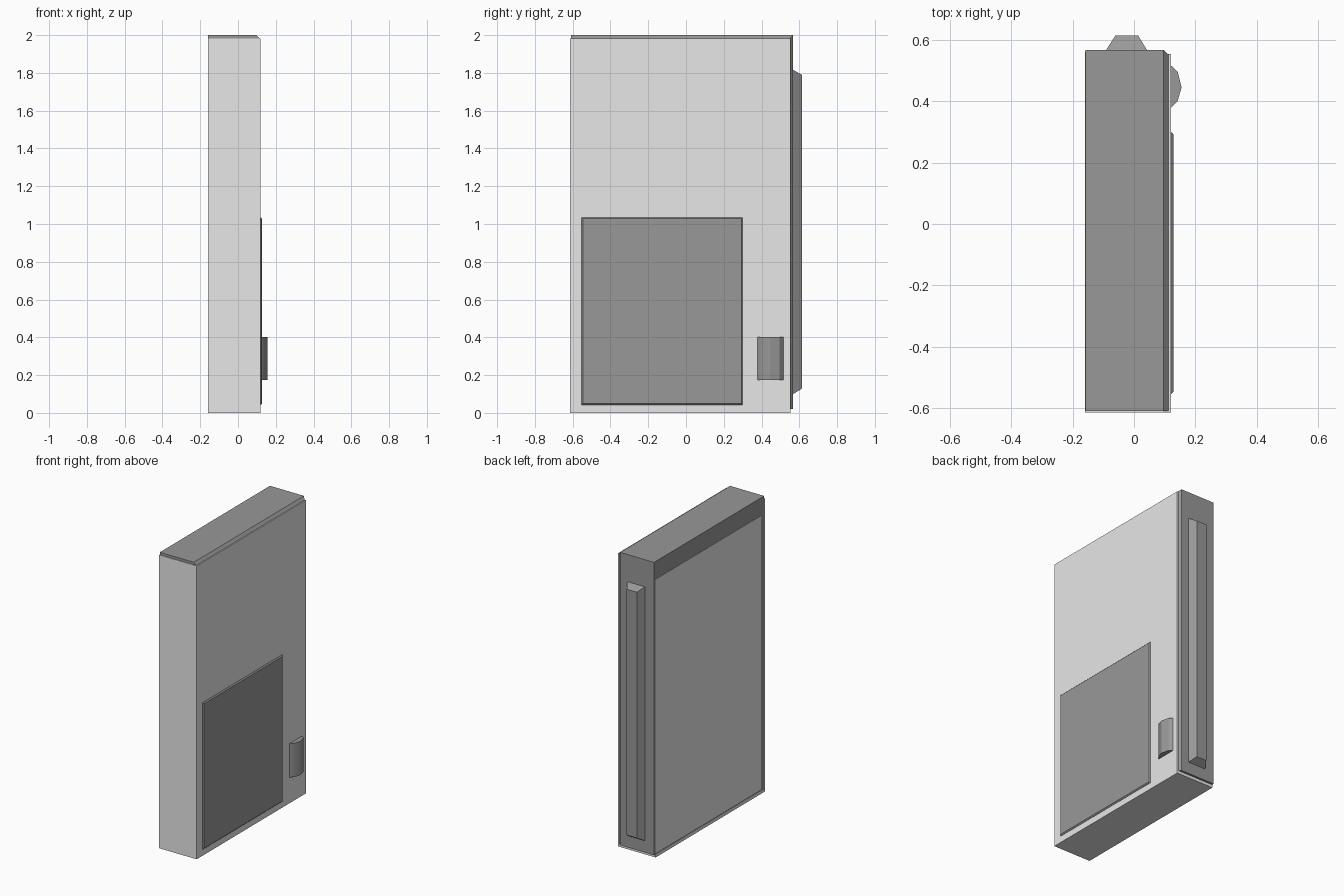
import bpy
import bmesh
from mathutils import Vector

cube = bpy.data.objects.get("Cube")
if cube:
    bpy.data.objects.remove(cube, do_unlink=True)


def material(name, value):
    mat = bpy.data.materials.new(name)
    mat.use_nodes = True
    color = (value, value, value, 1)
    mat.diffuse_color = color
    mat.node_tree.nodes["Principled BSDF"].inputs["Base Color"].default_value = color
    return mat


light = material("light grey", 0.8)
dark = material("dark grey", 0.315)


def finish(bm, name, mat):
    bmesh.ops.recalc_face_normals(bm, faces=bm.faces)
    mesh = bpy.data.meshes.new(name)
    bm.to_mesh(mesh)
    bm.free()
    mesh.materials.append(mat)
    obj = bpy.data.objects.new(name, mesh)
    bpy.context.collection.objects.link(obj)
    return obj


def box(name, mat, x, y, z, bevel=0, bevel_rule=None):
    """Box between (low, high) limits, bevelling the edges whose midpoint fits the rule."""
    bm = bmesh.new()
    bmesh.ops.create_cube(bm, size=1)
    for v in bm.verts:
        v.co = Vector(lim[0] if c < 0 else lim[1] for c, lim in zip(v.co, (x, y, z)))
    if bevel:
        edges = [e for e in bm.edges
                 if bevel_rule((e.verts[0].co + e.verts[1].co) / 2)]
        bmesh.ops.bevel(bm, geom=edges, offset=bevel, segments=1, affect='EDGES')
    return finish(bm, name, mat)


def ridge(name, mat, base, top, y):
    """Sloped block rising along +y from a base rectangle to a smaller one."""
    bm = bmesh.new()
    rings = []
    for (x0, x1, z0, z1), depth in zip((base, top), y):
        rings.append([bm.verts.new((a, depth, b))
                      for a, b in ((x0, z0), (x1, z0), (x1, z1), (x0, z1))])
    low, high = rings
    bm.faces.new(low)
    bm.faces.new(high)
    for i in range(4):
        j = (i + 1) % 4
        bm.faces.new((low[i], low[j], high[j], high[i]))
    return finish(bm, name, mat)


def extrude_profile(name, mat, points, z0, z1):
    bm = bmesh.new()
    face = bm.faces.new([bm.verts.new((x, y, z0)) for x, y in points])
    moved = bmesh.ops.extrude_face_region(bm, geom=[face])["geom"]
    bmesh.ops.translate(bm, vec=(0, 0, z1 - z0),
                        verts=[v for v in moved if isinstance(v, bmesh.types.BMVert)])
    return finish(bm, name, mat)


# Main case, chamfered around the side that carries the cover
box("case", dark, (-0.158, 0.114), (-0.609, 0.567), (0.02, 2), 0.018,
    lambda m: m.x > 0.1 and (m.z > 1.9 or m.y > 0.5))

# Light cover wrapping the side, front and bottom
box("side_cover", light, (0.1, 0.12), (-0.612, 0.553), (0, 1.983))
box("front_cover", light, (-0.16, 0.12), (-0.613, -0.606), (0, 1.983))
box("bottom_cover", light, (-0.16, 0.12), (-0.612, 0.553), (0, 0.022))

# Thin panel on the opposite side
box("side_panel", light, (-0.16, -0.154), (-0.575, 0.562), (0.03, 1.88))

# Rectangular plate with chamfered rim
box("label_plate", dark, (0.115, 0.128), (-0.553, 0.3), (0.043, 1.035), 0.007,
    lambda m: m.x > 0.125)

# Long sloped ridge along the back
ridge("back_ridge", dark, (-0.095, 0.046, 0.095, 1.82),
      (-0.061, 0.014, 0.128, 1.79), (0.56, 0.613))

# Rounded thumb button
knob = extrude_profile("button", dark,
                       [(0.115, 0.372), (0.122, 0.38), (0.142, 0.4), (0.155, 0.445),
                        (0.142, 0.496), (0.122, 0.515), (0.115, 0.515)], 0.175, 0.403)
bpy.ops.object.select_all(action='DESELECT')
knob.select_set(True)
bpy.context.view_layer.objects.active = knob
bpy.ops.object.shade_smooth_by_angle()
